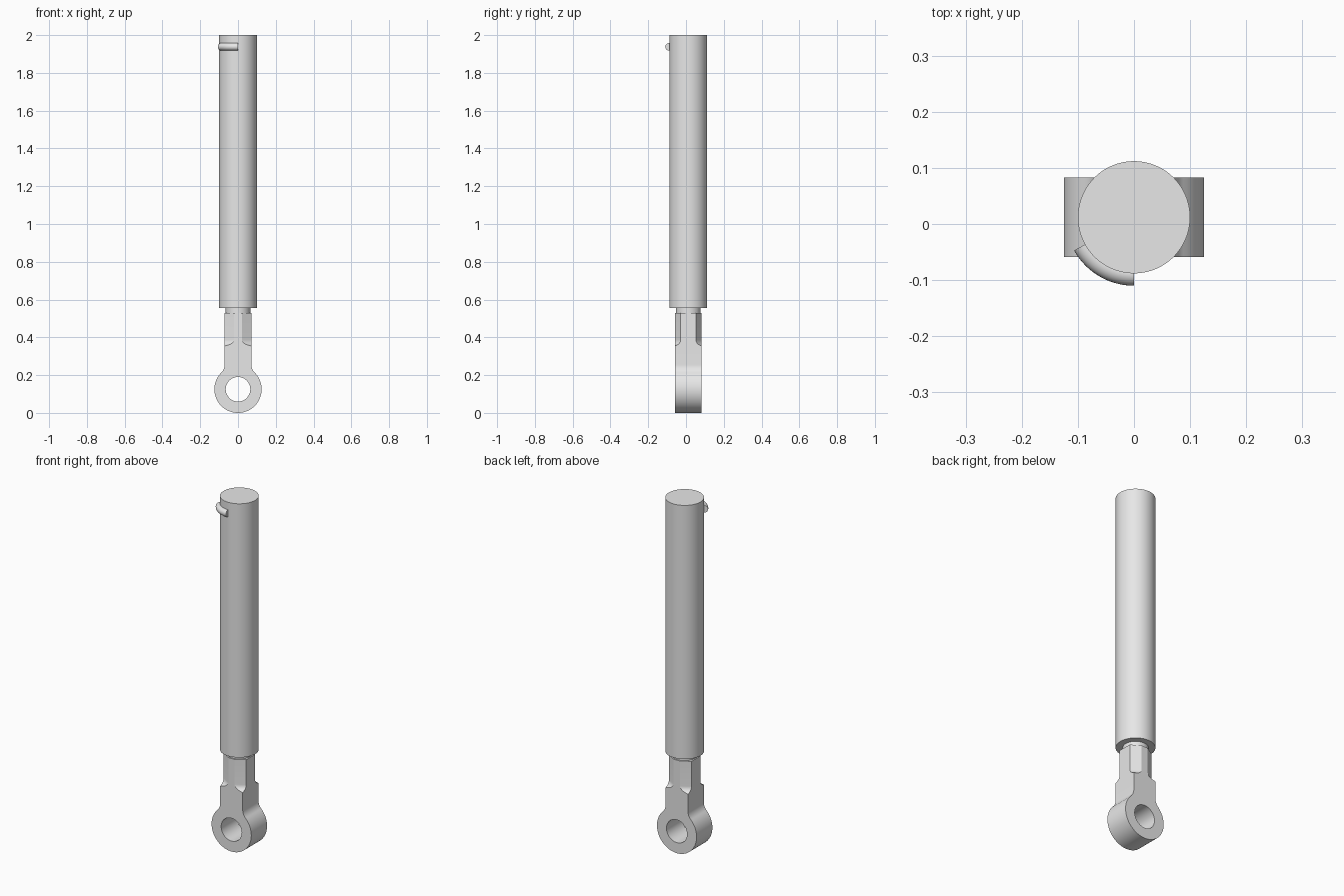
import bpy, bmesh
from math import sin, cos, pi, radians, hypot, atan2, sqrt
from mathutils import Vector

if "Cube" in bpy.data.objects:
    bpy.data.objects.remove(bpy.data.objects["Cube"])

AXIS_Y = 0.012
EYE_Z, EYE_R, HOLE_R = 0.125, 0.125, 0.065
SHANK_X, HALF_Y, SHANK_TOP = 0.071, 0.071, 0.53

steel = bpy.data.materials.new("grey steel")
steel.use_nodes = True
steel.diffuse_color = (0.8, 0.8, 0.8, 1)
steel.node_tree.nodes["Principled BSDF"].inputs["Base Color"].default_value = (0.8, 0.8, 0.8, 1)


def finish(obj, angle=30):
    """Give the part its material and smooth its curved faces."""
    obj.data.materials.clear()
    obj.data.materials.append(steel)
    bpy.ops.object.select_all(action='DESELECT')
    obj.select_set(True)
    bpy.context.view_layer.objects.active = obj
    bpy.ops.object.shade_smooth_by_angle(angle=radians(angle))


def cylinder(name, radius, z0, z1, sides=64):
    bpy.ops.mesh.primitive_cylinder_add(vertices=sides, radius=radius, depth=z1 - z0,
                                        location=(0, AXIS_Y, (z0 + z1) / 2))
    obj = bpy.context.object
    obj.name = name
    return obj


def prism(name, outline, extrusion):
    """Extrude a closed outline of 3D points along a vector."""
    bm = bmesh.new()
    face = bm.faces.new([bm.verts.new(p) for p in outline])
    moved = bmesh.ops.extrude_face_region(bm, geom=[face])["geom"]
    bmesh.ops.translate(bm, vec=extrusion,
                        verts=[v for v in moved if isinstance(v, bmesh.types.BMVert)])
    bmesh.ops.recalc_face_normals(bm, faces=bm.faces)
    mesh = bpy.data.meshes.new(name)
    bm.to_mesh(mesh)
    bm.free()
    obj = bpy.data.objects.new(name, mesh)
    bpy.context.collection.objects.link(obj)
    return obj


def arc(cx, cz, r, a0, a1, n):
    return [(cx + r * cos(a0 + (a1 - a0) * i / n), cz + r * sin(a0 + (a1 - a0) * i / n))
            for i in range(n + 1)]


def cut(target, cutters):
    """Subtract the cutters and bake the result into the part."""
    for c in cutters:
        mod = target.modifiers.new("cut", 'BOOLEAN')
        mod.operation, mod.solver, mod.object = 'DIFFERENCE', 'EXACT', c
    depsgraph = bpy.context.evaluated_depsgraph_get()
    target.data = bpy.data.meshes.new_from_object(target.evaluated_get(depsgraph))
    target.modifiers.clear()
    for c in cutters:
        bpy.data.objects.remove(c)


# Barrel and the short neck of rod showing below it
finish(cylinder("barrel", 0.1, 0.555, 2.0, 96))
finish(cylinder("rod_neck", 0.065, 0.5, 0.58))

# Rod eye: round eye blended into a straight shank by fillets
fillet = 0.06
dx = SHANK_X + fillet
dz = sqrt((EYE_R + fillet) ** 2 - dx ** 2)
join = atan2(dz, dx)
right = arc(0, EYE_Z, EYE_R, -pi / 2, join, 40)
right += arc(dx, EYE_Z + dz, fillet, pi + join, pi, 10)[1:]
right.append((SHANK_X, SHANK_TOP))
outline = right + [(-x, z) for x, z in reversed(right[1:])]
eye = prism("rod_eye", [(x, AXIS_Y - HALF_Y, z) for x, z in outline], (0, 2 * HALF_Y, 0))

hole = prism("hole_cutter", [(x, AXIS_Y - 0.2, z) for x, z in
                             arc(0, EYE_Z, HOLE_R, 0, 2 * pi, 64)[:-1]], (0, 0.4, 0))

# Corner flats on the shank, each running out in a scooped end
flat_x, flat_y, scoop = 0.02, 0.04, 0.034
cutters = [hole]
for sx in (-1, 1):
    for sy in (-1, 1):
        a = Vector((sx * flat_x, AXIS_Y + sy * HALF_Y, 0))
        b = Vector((sx * SHANK_X, AXIS_Y + sy * flat_y, 0))
        along = (b - a).normalized()
        out = Vector((-along.y, along.x, 0))
        if out.x * sx < 0:
            out = -out
        profile = arc(scoop, 0.388, scoop, pi, 1.5 * pi, 10)
        profile += [(0.08, 0.388 - scoop), (0.08, 0.6), (0, 0.6)]
        start = a - along * 0.03
        cutters.append(prism("flat_cutter", [start + out * d + Vector((0, 0, z)) for d, z in profile],
                             along * ((b - a).length + 0.06)))
cut(eye, cutters)
finish(eye)

# Curved port pipe hugging the top of the barrel
bm = bmesh.new()
sweep, tube_r, path_r = 24, 0.02, 0.102
rings = []
for i in range(sweep + 1):
    t = radians(209 + 61 * i / sweep)
    rings.append([bm.verts.new((r * cos(t), AXIS_Y + r * sin(t), z))
                  for r, z in arc(path_r, 1.938, tube_r, 0, 2 * pi, 24)[:-1]])
for p, q in zip(rings, rings[1:]):
    for j in range(len(p)):
        k = (j + 1) % len(p)
        bm.faces.new((p[j], p[k], q[k], q[j]))
bm.faces.new(rings[0])
bm.faces.new(rings[-1])
bmesh.ops.recalc_face_normals(bm, faces=bm.faces)
mesh = bpy.data.meshes.new("port_pipe")
bm.to_mesh(mesh)
bm.free()
pipe = bpy.data.objects.new("port_pipe", mesh)
bpy.context.collection.objects.link(pipe)
finish(pipe)
